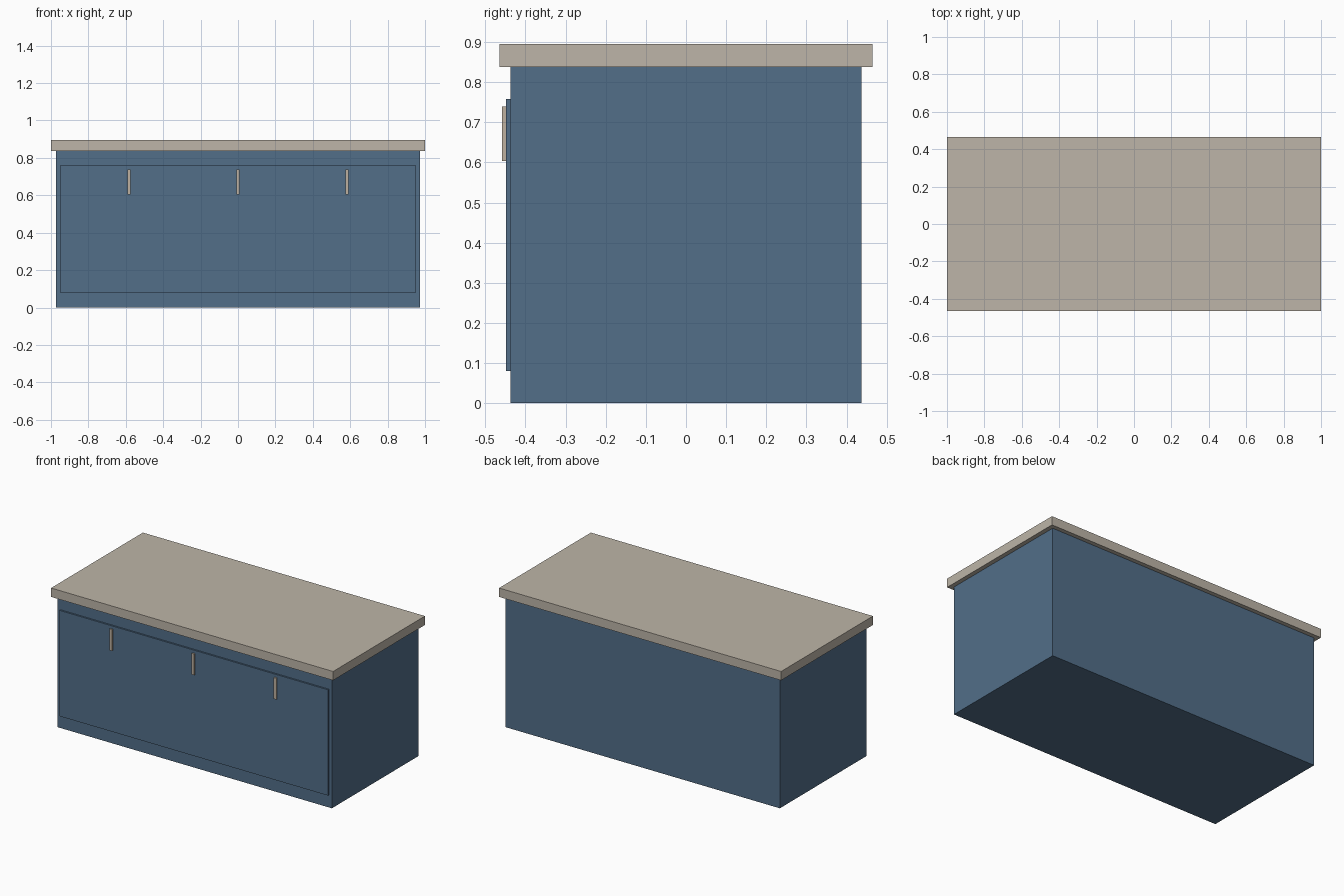
import bpy

if "Cube" in bpy.data.objects:
    bpy.data.objects.remove(bpy.data.objects["Cube"])


def material(name, rgb):
    m = bpy.data.materials.new(name)
    m.diffuse_color = (*rgb, 1.0)
    m.use_nodes = True
    m.node_tree.nodes["Principled BSDF"].inputs["Base Color"].default_value = m.diffuse_color
    return m


blue = material("slate blue paint", (0.084, 0.156, 0.250))
stone = material("warm stone", (0.510, 0.463, 0.392))
tan = material("handle tan", (0.520, 0.440, 0.350))


def box(name, lo, hi, mat):
    """Axis-aligned box between two corners."""
    bpy.ops.mesh.primitive_cube_add(size=1, location=[(a + b) / 2 for a, b in zip(lo, hi)])
    ob = bpy.context.object
    ob.name = name
    ob.scale = [b - a for a, b in zip(lo, hi)]
    bpy.ops.object.transform_apply(location=False, rotation=False, scale=True)
    ob.data.materials.append(mat)
    return ob


# Cabinet body and overhanging worktop
box("cabinet_body", (-0.972, -0.4375, 0), (0.972, 0.4375, 0.838), blue)
box("worktop", (-1, -0.465, 0.838), (1, 0.465, 0.895), stone)

# Raised front panel
box("front_panel", (-0.952, -0.448, 0.08), (0.952, -0.4375, 0.758), blue)

# Three upright handles
for i, x in enumerate((-0.583, 0, 0.583)):
    box(f"handle_{i + 1}", (x - 0.009, -0.458, 0.603), (x + 0.009, -0.448, 0.739), tan)
